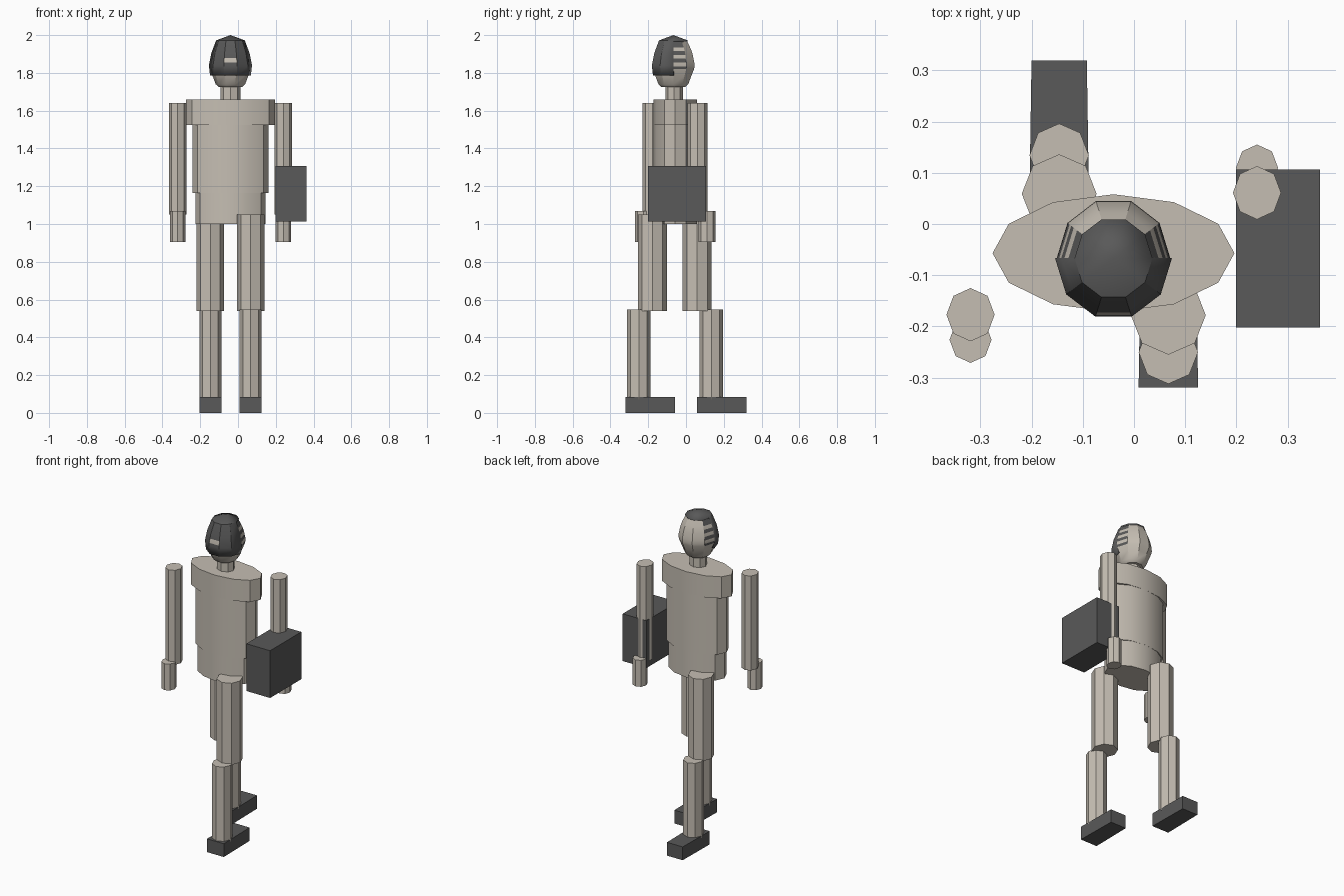
import bpy, bmesh, math

if "Cube" in bpy.data.objects:
    bpy.data.objects.remove(bpy.data.objects["Cube"])


def material(name, rgb):
    m = bpy.data.materials.new(name)
    m.use_nodes = True
    m.diffuse_color = (*rgb, 1)
    m.node_tree.nodes["Principled BSDF"].inputs["Base Color"].default_value = (*rgb, 1)
    return m


CLAY = material("warm clay", (0.56, 0.515, 0.45))
DARK = material("dark grey", (0.1, 0.1, 0.1))


def finish(name, bm, *mats):
    bmesh.ops.recalc_face_normals(bm, faces=bm.faces)
    me = bpy.data.meshes.new(name)
    bm.to_mesh(me)
    bm.free()
    ob = bpy.data.objects.new(name, me)
    bpy.context.collection.objects.link(ob)
    for m in mats:
        me.materials.append(m)
    bpy.ops.object.select_all(action='DESELECT')
    ob.select_set(True)
    bpy.context.view_layer.objects.active = ob
    bpy.ops.object.shade_smooth_by_angle(angle=math.radians(30))
    return ob


def prism(name, centre, rx, ry, z0, z1, sides=8):
    """Elliptical upright prism with a corner on the x axis."""
    bm = bmesh.new()
    bmesh.ops.create_cone(bm, cap_ends=True, segments=sides, radius1=1, radius2=1, depth=1)
    top = max(bm.verts, key=lambda v: v.co.z).co
    turn = math.atan2(top.y, top.x)
    for v in bm.verts:
        a = math.atan2(v.co.y, v.co.x) - turn
        v.co = (centre[0] + rx * math.cos(a), centre[1] + ry * math.sin(a),
                z1 if v.co.z > 0 else z0)
    return finish(name, bm, CLAY)


def block(name, x, y, z, toe=1.0):
    """Box from (min, max) ranges; the +y end is scaled in x by toe."""
    bm = bmesh.new()
    bmesh.ops.create_cube(bm, size=1)
    mid, half = (x[0] + x[1]) / 2, (x[1] - x[0]) / 2
    for v in bm.verts:
        taper = toe if v.co.y > 0 else 1
        v.co = (mid + math.copysign(half, v.co.x) * taper,
                y[v.co.y > 0], z[v.co.z > 0])
    return finish(name, bm, DARK)


HEAD = (-0.04, -0.067)
SIDES = 10


def lathe(profile, keep, ry_scale=1.06):
    """Ten-sided turned shape; keep(column, row) picks the faces to make."""
    bm = bmesh.new()
    rings = []
    for r, z in profile:
        if r == 0:
            rings.append([bm.verts.new((*HEAD, z))] * SIDES)
            continue
        rings.append([bm.verts.new((HEAD[0] + r * math.cos(math.tau * i / SIDES),
                                    HEAD[1] + r * ry_scale * math.sin(math.tau * i / SIDES), z))
                      for i in range(SIDES)])
    for k in range(len(rings) - 1):
        for i in range(SIDES):
            if keep(i, k):
                j = (i + 1) % SIDES
                quad = [rings[k][i], rings[k][j], rings[k + 1][j], rings[k + 1][i]]
                bm.faces.new(list(dict.fromkeys(quad)))
    loose = [v for v in bm.verts if not v.link_faces]
    bmesh.ops.delete(bm, geom=loose, context='VERTS')
    return bm


# Torso
BODY = (-0.04, -0.057)
prism("shoulders", BODY, 0.236, 0.115, 1.525, 1.66, 12)
prism("chest", BODY, 0.201, 0.1148, 1.165, 1.525, 12)
prism("waist", BODY, 0.186, 0.1145, 1.0, 1.165, 12)
prism("neck", (-0.04, -0.063), 0.052, 0.046, 1.65, 1.75, 8)

# Arms and legs: side, arm centre, leg x, stride offset
for side, arm, leg_x, thigh_y, shin_y, heel_y in (
        ("left", (0.24, 0.061), 0.067, -0.178, -0.25, -0.319),
        ("right", (-0.319, -0.177), -0.146, 0.059, 0.134, 0.058)):
    prism(side + "_arm", arm, 0.047, 0.052, 1.05, 1.64)
    hand_y = arm[1] + (0.049 if side == "left" else -0.049)
    prism(side + "_hand", (arm[0], hand_y), 0.041, 0.045, 0.905, 1.07)
    prism(side + "_thigh", (leg_x, thigh_y), 0.073, 0.077, 0.54, 1.05)
    prism(side + "_shin", (leg_x, shin_y), 0.058, 0.062, 0.07, 0.547)
    block(side + "_foot", (leg_x - 0.058, leg_x + 0.058), (heel_y, heel_y + 0.261),
          (0, 0.083), 0.93)

# Carried case
block("case", (0.199, 0.363), (-0.202, 0.106), (1.012, 1.307))

# Head, with dark locks striped over the temples
head_profile = [(0, 1.725), (0.062, 1.725), (0.078, 1.74), (0.095, 1.785), (0.109, 1.82),
                (0.111, 1.835), (0.110, 1.855), (0.106, 1.875), (0.102, 1.895),
                (0.096, 1.915), (0.088, 1.935), (0.073, 1.965), (0, 1.968)]
bm = lathe(head_profile, lambda i, k: True)
for f in bm.faces:
    c = f.calc_center_median()
    temple = 0 < math.atan2(c.y - HEAD[1], abs(c.x - HEAD[0])) < math.radians(37)
    stripe = any(a < c.z < a + 0.02 for a in (1.82, 1.857, 1.895)) or c.z > 1.93
    if temple and stripe:
        f.material_index = 1
finish("head", bm, CLAY, DARK)

# Hair: back shell plus the full crown
hair_profile = [(0.108, 1.785), (0.114, 1.84), (0.101, 1.905), (0.076, 1.972), (0, 2.0)]
hair = finish("hair", lathe(hair_profile, lambda i, k: i >= 5 or k == 3, 1.05), DARK)
shell = hair.modifiers.new("thickness", 'SOLIDIFY')
shell.thickness = 0.014
shell.offset = -1
